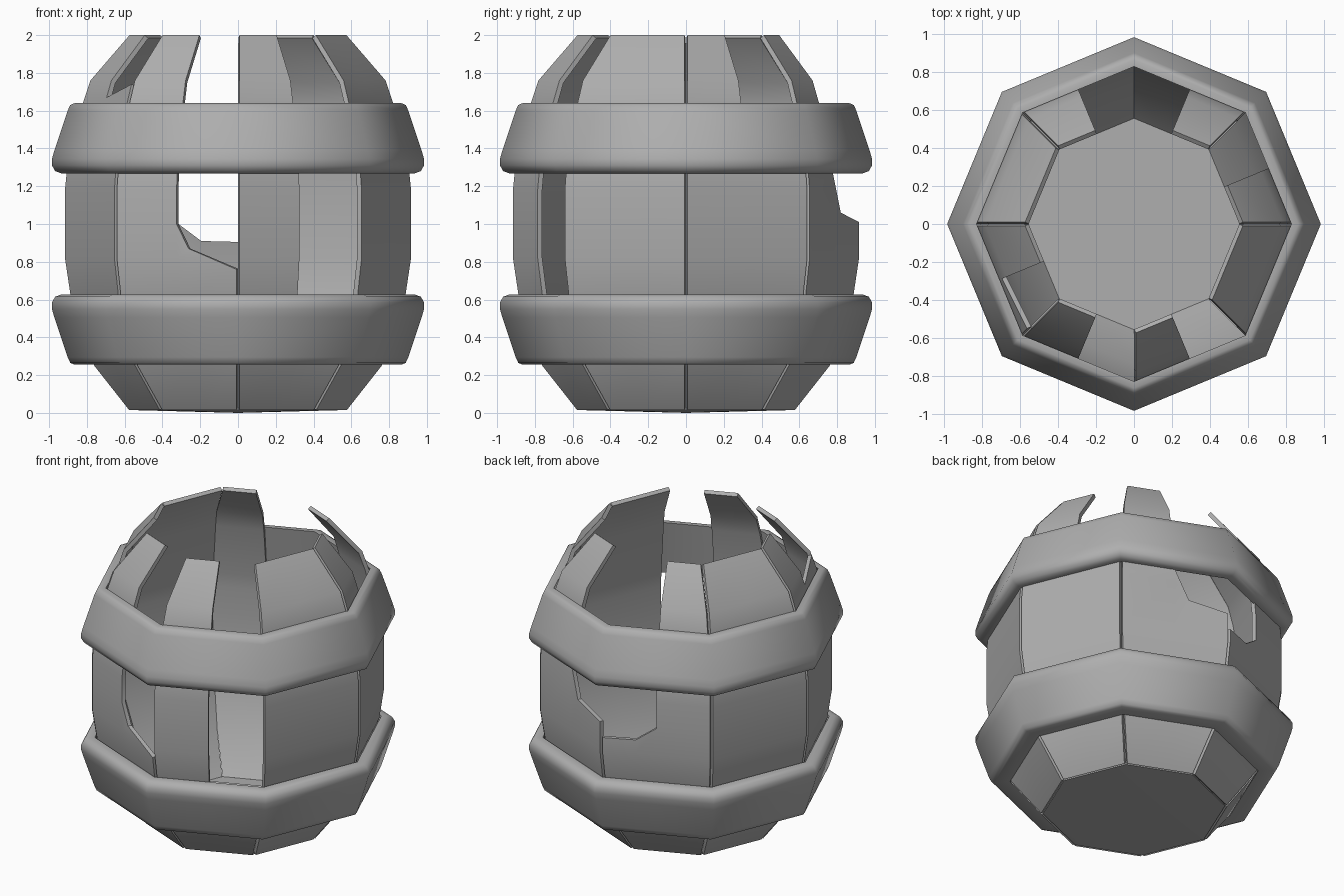
import bpy, bmesh
from math import radians, cos, sin
from mathutils import Vector

if "Cube" in bpy.data.objects:
    bpy.data.objects.remove(bpy.data.objects["Cube"])

SIDES = 8
GAP = 0.010        # half of the slit between two staves
THICK = 0.026

# Corner radius of the barrel wall at each height
WALL = [(0.015, 0.58), (0.25, 0.765), (0.62, 0.89), (0.82, 0.92),
        (1.18, 0.92), (1.28, 0.91), (1.64, 0.825), (1.76, 0.785), (2.0, 0.578)]

# Broken staves: side -> (half that is broken, jagged edge as (across, height))
BROKEN = {
    0: (1, [(0.5, 1.45), (1, 1.45)]),
    1: (1, [(0.5, 1.27), (0.63, 1.06), (1, 1.01)]),
    2: (0, [(0, 0.905), (0.31, 0.91), (0.5, 1.0)]),
    4: (1, [(0.5, 1.67), (1, 1.74)]),
    5: (1, [(0.5, 1.0), (0.6, 0.87), (1, 0.76)]),
    6: (1, [(0.5, 0.61), (1, 0.61)]),
}

COLOUR = (0.425, 0.425, 0.425, 1)
grey = bpy.data.materials.new("plain grey")
grey.use_nodes = True
grey.diffuse_color = COLOUR
grey.node_tree.nodes["Principled BSDF"].inputs["Base Color"].default_value = COLOUR


def radius_at(z):
    for (z0, r0), (z1, r1) in zip(WALL, WALL[1:]):
        if z <= z1:
            return r0 + (r1 - r0) * (z - z0) / (z1 - z0)
    return WALL[-1][1]


def corner(k, r, z):
    a = radians(360 / SIDES * k)
    return Vector((r * cos(a), r * sin(a), z))


def make_object(name, bm):
    mesh = bpy.data.meshes.new(name)
    bm.to_mesh(mesh)
    bm.free()
    obj = bpy.data.objects.new(name, mesh)
    bpy.context.collection.objects.link(obj)
    mesh.materials.append(grey)
    bpy.ops.object.select_all(action='DESELECT')
    obj.select_set(True)
    bpy.context.view_layer.objects.active = obj
    return obj


def stave_point(side, across, z):
    a, b = corner(side, radius_at(z), z), corner(side + 1, radius_at(z), z)
    inset = GAP / (b - a).length
    return a.lerp(b, inset + across * (1 - 2 * inset))


# Staves: two half columns each, clamped to the broken edge
def make_stave(side):
    top = WALL[-1][0]
    halves = [[(0, top), (0.5, top)], [(0.5, top), (1, top)]]
    levels = {z for z, r in WALL}
    if side in BROKEN:
        half, edge = BROKEN[side]
        halves[half] = edge
        levels.add(edge[0][1] if half else edge[-1][1])
    bm = bmesh.new()
    for edge in halves:
        columns = [[bm.verts.new(stave_point(side, t, min(z, limit)))
                    for z in sorted(levels)] for t, limit in edge]
        for left, right in zip(columns, columns[1:]):
            for i in range(len(left) - 1):
                bm.faces.new((left[i], right[i], right[i + 1], left[i + 1]))
    bmesh.ops.dissolve_degenerate(bm, dist=0.0005, edges=bm.edges[:])
    bmesh.ops.remove_doubles(bm, verts=bm.verts[:], dist=0.0005)
    obj = make_object(f"stave_{side + 1}", bm)
    solid = obj.modifiers.new("thickness", 'SOLIDIFY')
    solid.thickness = THICK
    solid.offset = -1
    solid.use_even_offset = True
    # Applied first so that the rims of the staves stay sharp
    bpy.ops.object.modifier_apply(modifier=solid.name)
    bpy.ops.object.shade_smooth_by_angle(angle=radians(30))


for side in range(SIDES):
    make_stave(side)


# Hoops: eight-sided rings with a rounded section, smooth round the corners
def make_hoop(name, profile):
    bm = bmesh.new()
    rings = [[bm.verts.new(corner(k, r, z)) for r, z in profile] for k in range(SIDES)]
    n = len(profile)
    for k in range(SIDES):
        a, b = rings[k], rings[(k + 1) % SIDES]
        for i in range(n):
            j = (i + 1) % n
            bm.faces.new((a[i], b[i], b[j], a[j]))
    bmesh.ops.recalc_face_normals(bm, faces=bm.faces[:])
    make_object(name, bm)
    bpy.ops.object.shade_smooth_by_angle(angle=radians(50))


UPPER = [(0.83, 1.64), (0.865, 1.64), (0.888, 1.63), (0.902, 1.6),
         (0.972, 1.39), (0.985, 1.345), (0.985, 1.31), (0.968, 1.28),
         (0.935, 1.268), (0.9, 1.268)]
make_hoop("upper_hoop", UPPER)
make_hoop("lower_hoop", [(r if i else 0.77, 1.895 - z) for i, (r, z) in enumerate(UPPER)])

# Floor plate: flat on top, very shallow cone below
bm = bmesh.new()
upper = [bm.verts.new(corner(k, 0.565, 0.03)) for k in range(SIDES)]
lower = [bm.verts.new(corner(k, 0.565, 0.015)) for k in range(SIDES)]
centre = bm.verts.new((0, 0, 0))
bm.faces.new(upper)
for k in range(SIDES):
    j = (k + 1) % SIDES
    bm.faces.new((lower[k], lower[j], upper[j], upper[k]))
    bm.faces.new((lower[j], lower[k], centre))
bmesh.ops.recalc_face_normals(bm, faces=bm.faces[:])
make_object("floor", bm)
bpy.ops.object.shade_smooth_by_angle(angle=radians(30))
